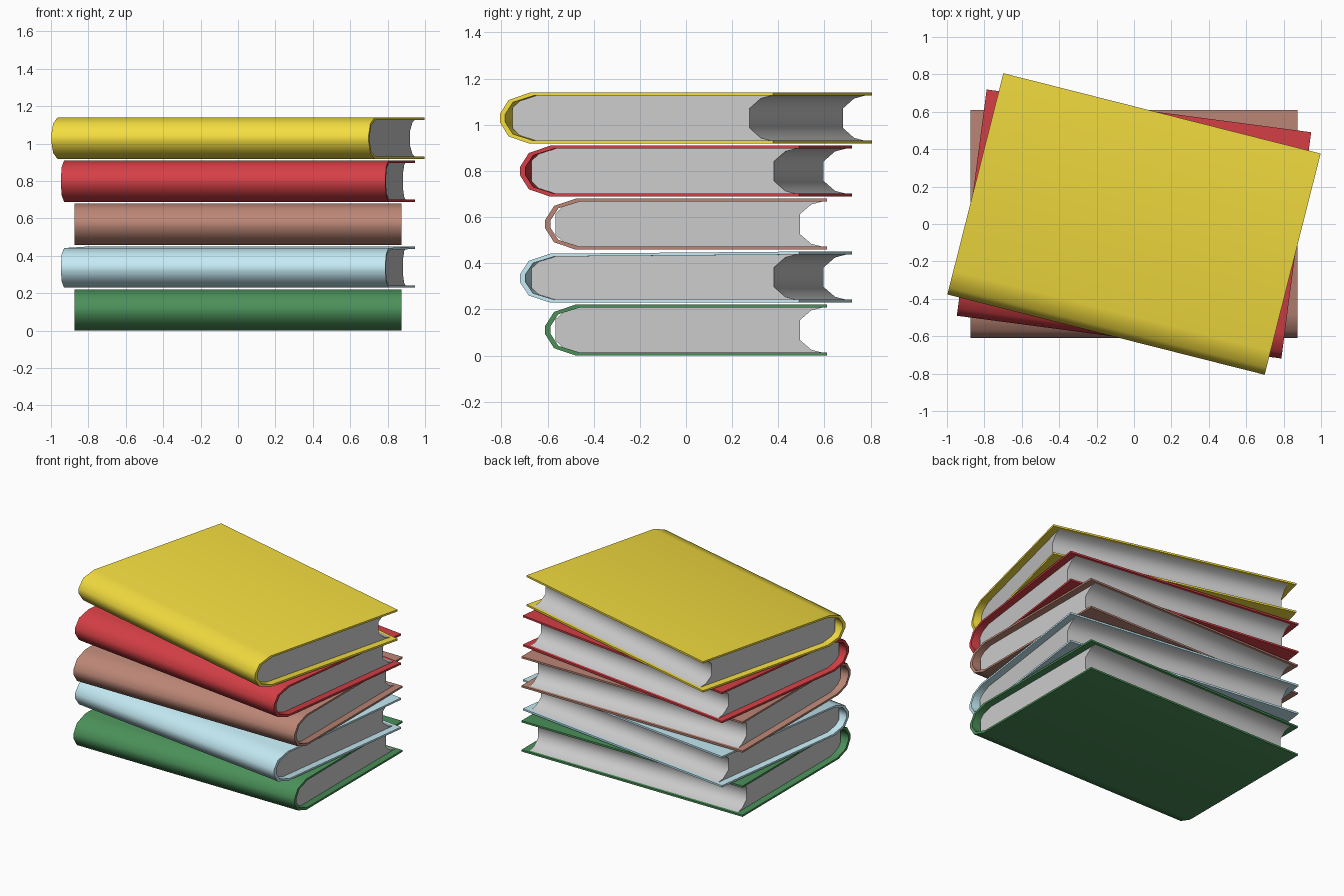
import bpy, bmesh, math
from mathutils import Vector

if "Cube" in bpy.data.objects:
    bpy.data.objects.remove(bpy.data.objects["Cube"])

PITCH = 0.2295   # vertical spacing of the books
H = 0.221        # thickness of one book


def prism(name, profile, half, loc, angle, color=None):
    """Extrude a (y, z) profile along x, symmetric about x = 0."""
    bm = bmesh.new()
    face = bm.faces.new([bm.verts.new((-half, y, z)) for y, z in profile])
    ext = bmesh.ops.extrude_face_region(bm, geom=[face])
    verts = [v for v in ext["geom"] if isinstance(v, bmesh.types.BMVert)]
    bmesh.ops.translate(bm, verts=verts, vec=Vector((2 * half, 0, 0)))
    bmesh.ops.recalc_face_normals(bm, faces=bm.faces)
    me = bpy.data.meshes.new(name)
    bm.to_mesh(me)
    bm.free()
    ob = bpy.data.objects.new(name, me)
    bpy.context.collection.objects.link(ob)
    ob.location = loc
    ob.rotation_euler.z = angle
    if color:
        mat = bpy.data.materials.new(name)
        mat.diffuse_color = (*color, 1)
        mat.use_nodes = True
        mat.node_tree.nodes["Principled BSDF"].inputs["Base Color"].default_value = mat.diffuse_color
        me.materials.append(mat)
    bpy.ops.object.select_all(action='DESELECT')
    ob.select_set(True)
    bpy.context.view_layer.objects.active = ob
    bpy.ops.object.shade_smooth_by_angle(angle=math.radians(60))
    return ob


def mirrored(lower):
    """Complete a profile half with its upper mirror image."""
    return lower + [(y, H - z) for y, z in reversed(lower)]


# Wrapped cover: outer line, then back along the inner line
outer = mirrored([(0.61, 0.0), (-0.478, 0.0), (-0.572, 0.032), (-0.61, 0.092)])
inner = mirrored([(0.61, 0.013), (-0.46, 0.013), (-0.553, 0.042), (-0.587, 0.094)])
cover = outer + inner[::-1]

# Page block: rounded back, hollow fore edge
back = mirrored([(-0.47, 0.013), (-0.52, 0.022), (-0.566, 0.065)])
fore = mirrored([(0.59, 0.013), (0.543, 0.025), (0.493, 0.068)])
pages = back + fore[::-1]


def sag(profile, amount):
    """Press the top board down at the spine so it lies slightly open."""
    return [(y, z - amount * (0.61 - y) / 1.2 * z / H) for y, z in profile]


# Books from bottom to top: name, turn in degrees, sag, colour
books = [
    ("green", 0, 0, (0.07, 0.28, 0.10)),
    ("blue", -7.5, 0.01, (0.55, 0.82, 0.90)),
    ("brown", 0, 0, (0.50, 0.24, 0.18)),
    ("red", -7.5, 0, (0.66, 0.05, 0.06)),
    ("yellow", -14.2, 0, (0.90, 0.72, 0.05)),
]
for i, (name, turn, drop, color) in enumerate(books):
    loc, ang = (0, 0, i * PITCH), math.radians(turn)
    prism(name + "_cover", sag(cover, drop), 0.875, loc, ang, color)
    prism(name + "_pages", sag(pages, drop), 0.825, loc, ang)
